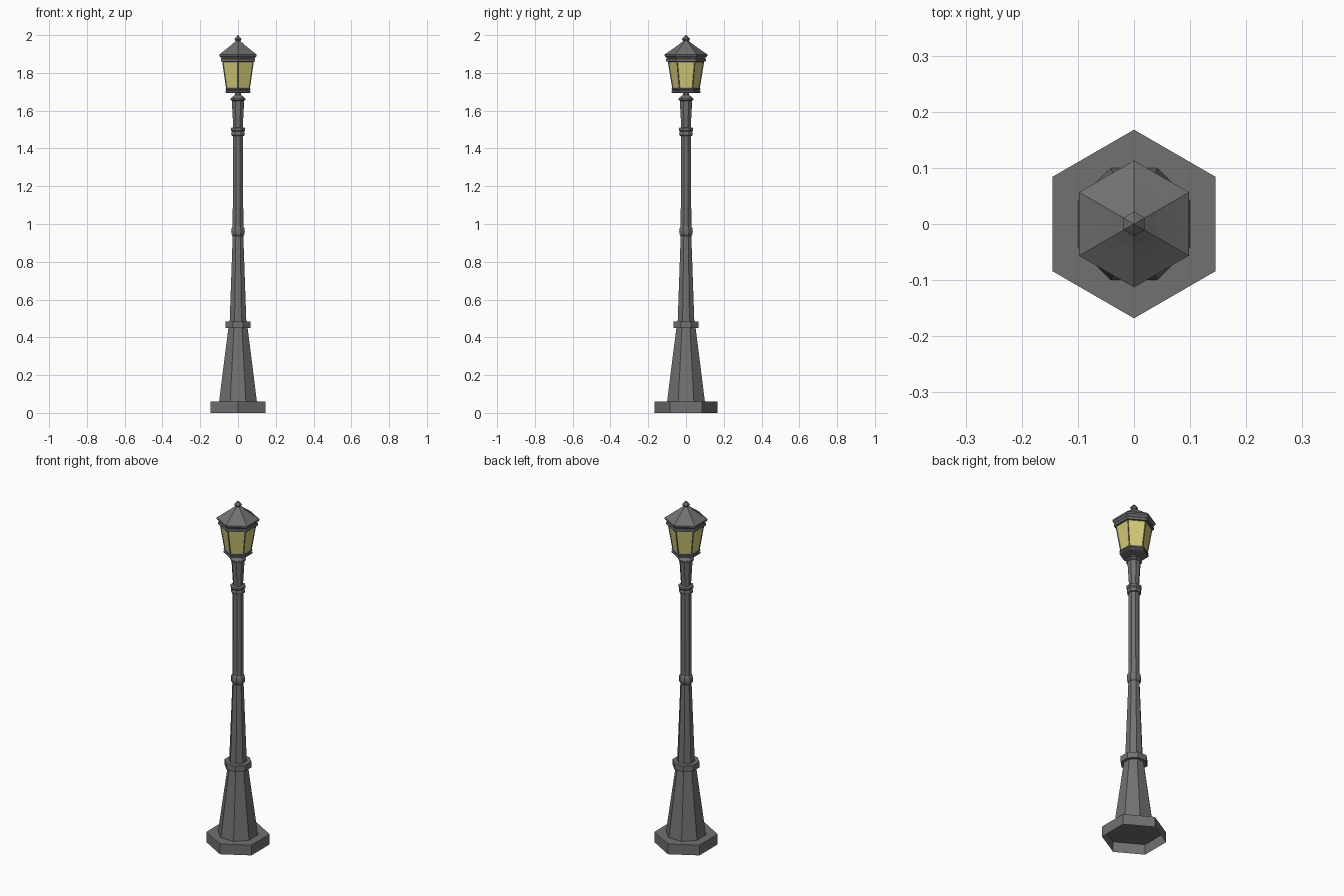
import bpy, bmesh, math

if "Cube" in bpy.data.objects:
    bpy.data.objects.remove(bpy.data.objects["Cube"])


def material(name, rgb):
    m = bpy.data.materials.new(name)
    m.diffuse_color = (*rgb, 1)
    m.use_nodes = True
    m.node_tree.nodes["Principled BSDF"].inputs["Base Color"].default_value = m.diffuse_color
    return m


IRON = material("dark grey iron", (0.165, 0.165, 0.165))
GLASS = material("pale yellow glass", (0.66, 0.60, 0.19))


def turned(name, sides, profile, start_deg, cap_bottom=False, cap_top=False, apothem=False, glass=False):
    """Faceted column: profile is (radius, z) from bottom to top."""
    bm = bmesh.new()
    k = 1 / math.cos(math.pi / sides) if apothem else 1
    rings = []
    for r, z in profile:
        ring = []
        for i in range(sides):
            a = math.radians(start_deg) + math.tau * i / sides
            ring.append(bm.verts.new((r * k * math.cos(a), r * k * math.sin(a), z)))
        rings.append(ring)
    walls = []
    for lo, hi in zip(rings, rings[1:]):
        for i in range(sides):
            j = (i + 1) % sides
            walls.append(bm.faces.new((lo[i], lo[j], hi[j], hi[i])))
    if cap_bottom:
        bm.faces.new(rings[0][::-1])
    if cap_top:
        bm.faces.new(rings[-1])
    bm.normal_update()
    if glass:  # recessed panes inside a narrow frame
        bmesh.ops.inset_individual(bm, faces=walls, thickness=0.006, depth=-0.003)
        for f in walls:
            f.material_index = 1
    me = bpy.data.meshes.new(name)
    bm.to_mesh(me)
    bm.free()
    me.materials.append(IRON)
    me.materials.append(GLASS)
    ob = bpy.data.objects.new(name, me)
    bpy.context.collection.objects.link(ob)
    return ob


def octagon(name, profile, **kw):
    return turned(name, 8, profile, 22.5, apothem=True, **kw)


def hexagon(name, profile, **kw):
    return turned(name, 6, profile, 30, **kw)


# Hexagonal foot, open underneath
hexagon("foot_plate", [(0.168, 0), (0.168, 0.06)], cap_top=True)

# Eight-sided post, bottom to top
octagon("pedestal", [(0.10, 0.06), (0.051, 0.45)])
octagon("pedestal_collar", [(0.045, 0.45), (0.067, 0.45), (0.067, 0.484), (0.042, 0.484)])
octagon("lower_shaft", [(0.044, 0.484), (0.028, 0.94)])
octagon("middle_ring", [(0.027, 0.935), (0.034, 0.945), (0.036, 0.962),
                        (0.034, 0.978), (0.027, 0.988)])
octagon("upper_shaft", [(0.028, 0.98), (0.027, 1.47)])
octagon("upper_ring", [(0.027, 1.466), (0.034, 1.468), (0.036, 1.48), (0.032, 1.489),
                       (0.038, 1.496), (0.038, 1.508), (0.026, 1.512)])
octagon("neck", [(0.025, 1.51), (0.033, 1.655)])
octagon("neck_cap", [(0.032, 1.652), (0.039, 1.656), (0.039, 1.665), (0.028, 1.675),
                     (0.017, 1.682), (0.017, 1.70)])

# Hexagonal lantern
hexagon("lantern_base", [(0.068, 1.693), (0.076, 1.696), (0.076, 1.704), (0.072, 1.708),
                         (0.076, 1.712), (0.076, 1.717), (0.07, 1.72)],
        cap_bottom=True, cap_top=True)
hexagon("lantern_panes", [(0.073, 1.718), (0.097, 1.862)], glass=True)
hexagon("lantern_rim", [(0.095, 1.86), (0.105, 1.86), (0.105, 1.873), (0.101, 1.877),
                        (0.106, 1.883), (0.113, 1.889), (0.113, 1.898)], cap_bottom=True)
hexagon("roof", [(0.113, 1.898), (0.076, 1.923), (0.045, 1.945), (0.014, 1.969)])
hexagon("finial", [(0.012, 1.966), (0.022, 1.979), (0.012, 1.99), (0.001, 2.0)], cap_top=True)
